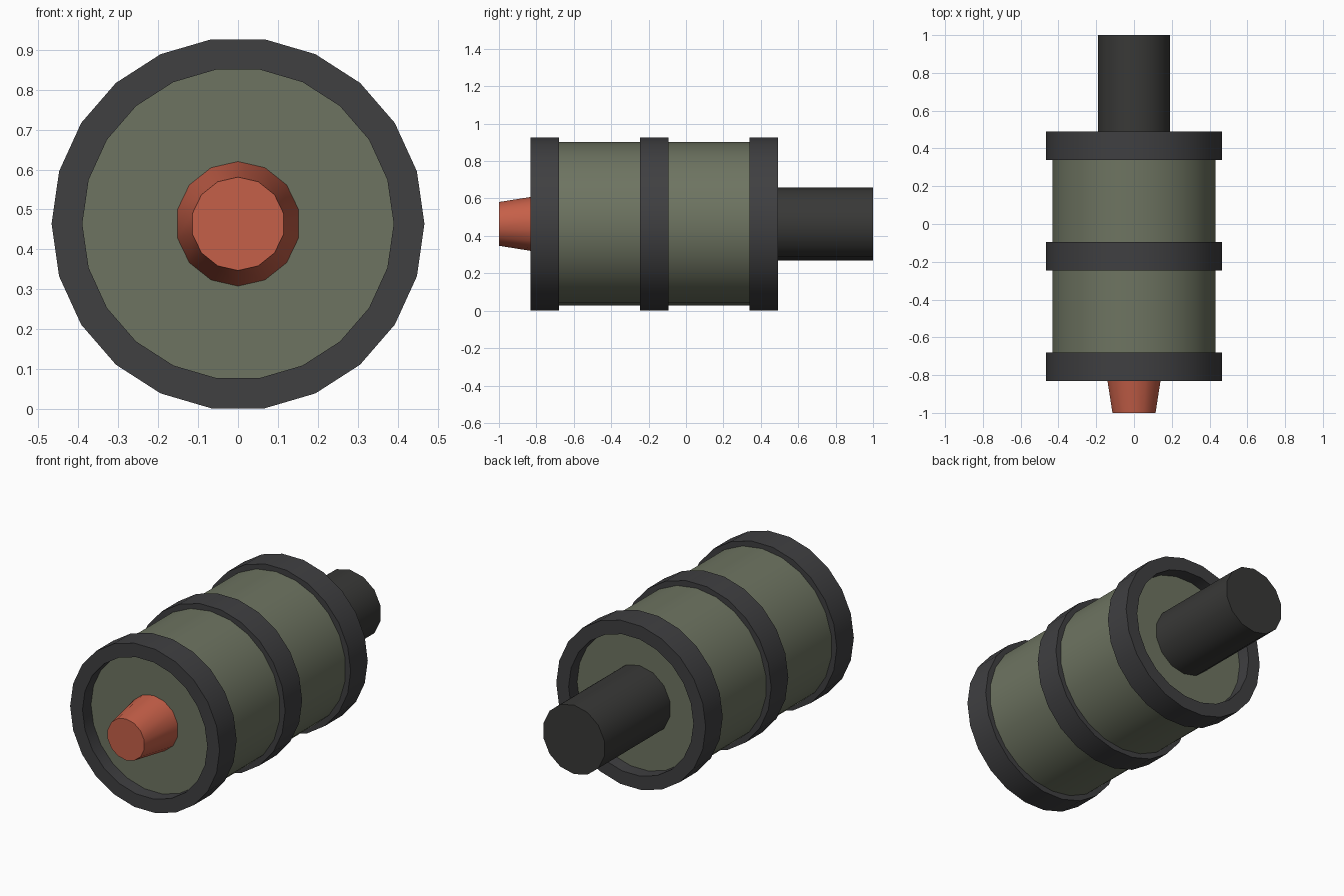
import bpy, bmesh, math

if "Cube" in bpy.data.objects:
    bpy.data.objects.remove(bpy.data.objects["Cube"])

CZ = 0.464  # height of the common axis


def material(name, rgb):
    m = bpy.data.materials.new(name)
    m.diffuse_color = (*rgb, 1)
    m.use_nodes = True
    m.node_tree.nodes["Principled BSDF"].inputs["Base Color"].default_value = m.diffuse_color
    return m


olive = material("olive", (0.155, 0.175, 0.12))
dark = material("dark_grey", (0.05, 0.05, 0.053))
black = material("near_black", (0.04, 0.04, 0.038))
orange = material("orange", (0.56, 0.115, 0.065))


def lathe(name, profile, sides, start, mat, closed=False):
    """Revolve (radius, y) points about the y axis; open profiles get end caps."""
    bm = bmesh.new()
    loops = []
    for r, y in profile:
        angles = [start + 2 * math.pi * i / sides for i in range(sides)]
        loops.append([bm.verts.new((r * math.cos(a), y, CZ + r * math.sin(a))) for a in angles])
    pairs = list(zip(loops, loops[1:]))
    if closed:
        pairs.append((loops[-1], loops[0]))
    else:
        bm.faces.new(loops[0])
        bm.faces.new(loops[-1])
    for a, b in pairs:
        for i in range(sides):
            j = (i + 1) % sides
            bm.faces.new((a[i], a[j], b[j], b[i]))
    bmesh.ops.recalc_face_normals(bm, faces=bm.faces)
    mesh = bpy.data.meshes.new(name)
    bm.to_mesh(mesh)
    bm.free()
    mesh.materials.append(mat)
    obj = bpy.data.objects.new(name, mesh)
    bpy.context.collection.objects.link(obj)
    bpy.ops.object.select_all(action='DESELECT')
    obj.select_set(True)
    bpy.context.view_layer.objects.active = obj
    bpy.ops.object.shade_smooth_by_angle(angle=math.radians(30))
    return obj


TOP = math.pi / 2

# Main drum, its ends recessed inside the end bands
lathe("drum_body", [(0.437, -0.755), (0.437, 0.415)], 22, TOP, olive)

# Three raised bands
for name, y in (("front_band", -0.755), ("middle_band", -0.17), ("rear_band", 0.415)):
    a, b = y - 0.076, y + 0.076
    lathe(name, [(0.467, a), (0.467, b), (0.39, b), (0.39, a)], 22, 0, dark, closed=True)

# Tapered nose and rear shaft
lathe("front_nose", [(0.117, -1.0), (0.156, -0.755)], 14, TOP, orange)
lathe("rear_shaft", [(0.195, 0.415), (0.195, 1.0)], 14, TOP, black)
